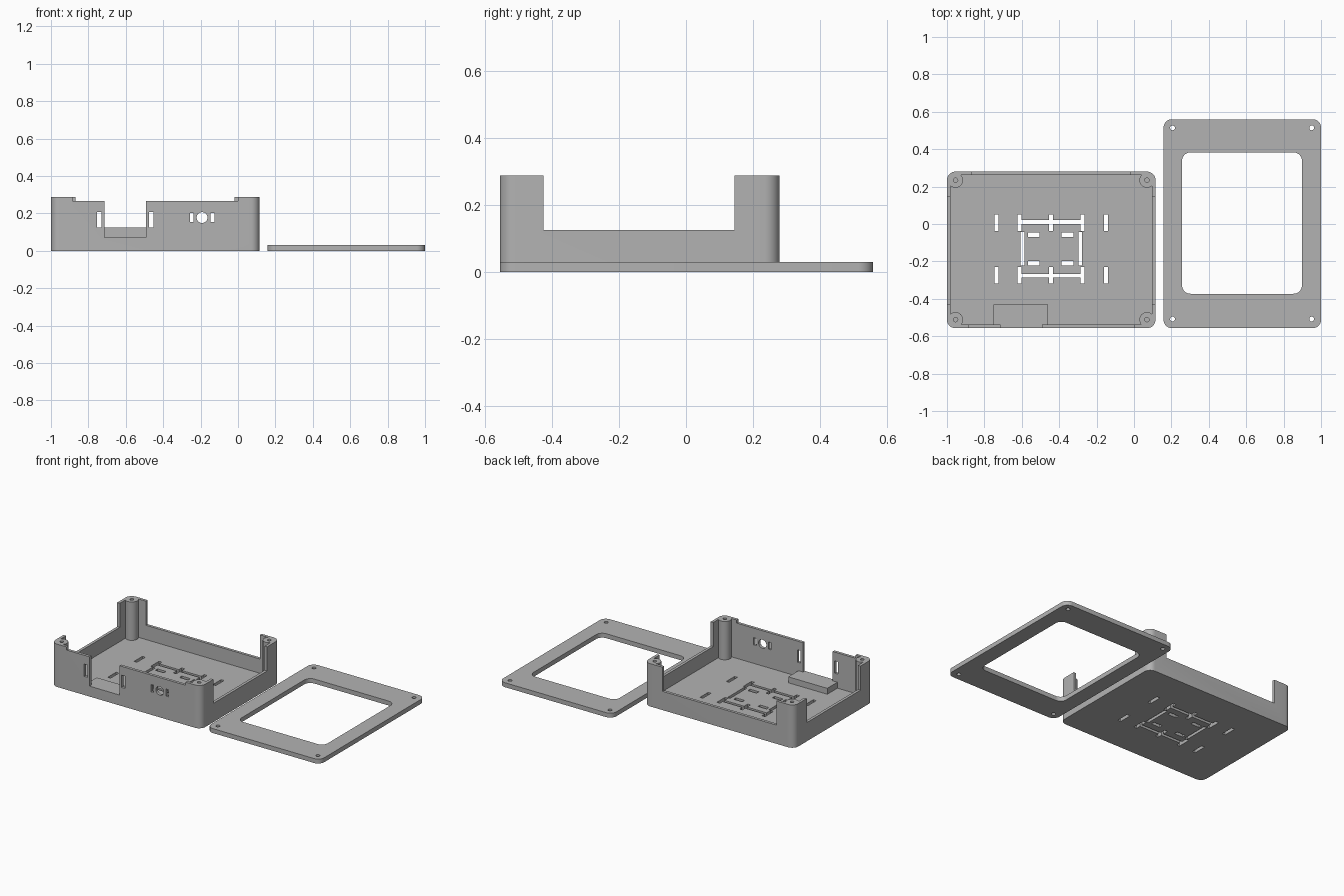
import bpy, bmesh, math

if "Cube" in bpy.data.objects:
    bpy.data.objects.remove(bpy.data.objects["Cube"])

grey = bpy.data.materials.new("light grey plastic")
grey.diffuse_color = (0.45, 0.45, 0.45, 1)
grey.use_nodes = True
grey.node_tree.nodes["Principled BSDF"].inputs["Base Color"].default_value = grey.diffuse_color


def prism(name, points, z0, z1):
    """Extrude a flat outline from z0 to z1."""
    bm = bmesh.new()
    face = bm.faces.new([bm.verts.new((x, y, z0)) for x, y in points])
    top = bmesh.ops.extrude_face_region(bm, geom=[face])
    verts = [g for g in top["geom"] if isinstance(g, bmesh.types.BMVert)]
    bmesh.ops.translate(bm, verts=verts, vec=(0, 0, z1 - z0))
    bmesh.ops.recalc_face_normals(bm, faces=bm.faces)
    mesh = bpy.data.meshes.new(name)
    bm.to_mesh(mesh)
    bm.free()
    mesh.materials.append(grey)
    ob = bpy.data.objects.new(name, mesh)
    bpy.context.collection.objects.link(ob)
    return ob


def block(x0, x1, y0, y1, z0, z1, r=0, name="cutter"):
    """Box, with rounded upright corners when r > 0."""
    pts = []
    for cx, cy, a in ((x1 - r, y1 - r, 0), (x0 + r, y1 - r, 90),
                      (x0 + r, y0 + r, 180), (x1 - r, y0 + r, 270)):
        for i in range(9 if r else 1):
            t = math.radians(a + i * 90 / 8)
            pts.append((cx + r * math.cos(t), cy + r * math.sin(t)))
    return prism(name, pts, z0, z1)


def rod(x, y, r, z0, z1, n=32):
    return prism("rod", [(x + r * math.cos(2 * math.pi * i / n),
                          y + r * math.sin(2 * math.pi * i / n)) for i in range(n)], z0, z1)


def combine(ob, other, operation="DIFFERENCE"):
    mod = ob.modifiers.new("bool", "BOOLEAN")
    mod.object, mod.operation, mod.solver = other, operation, "EXACT"
    bpy.context.view_layer.objects.active = ob
    bpy.ops.object.modifier_apply(modifier=mod.name)
    bpy.data.objects.remove(other, do_unlink=True)


def finish(ob):
    bpy.ops.object.select_all(action="DESELECT")
    ob.select_set(True)
    bpy.context.view_layer.objects.active = ob
    bpy.ops.object.shade_smooth_by_angle(angle=math.radians(30))


# Open case: floor and outer walls
X0, X1, Y0, Y1 = -1.0, 0.115, -0.557, 0.28
H, FLOOR, WALL, LOW = 0.288, 0.03, 0.019, 0.126
case = block(X0, X1, Y0, Y1, 0, H, 0.045, "case")
combine(case, block(X0 + WALL, X1 - WALL, Y0 + WALL, Y1 - WALL, FLOOR, 0.4, 0.026))

# Screw posts in the corners, with blind holes
posts = [(x, y) for x in (X0 + 0.046, X1 - 0.046) for y in (Y0 + 0.046, Y1 - 0.046)]
for x, y in posts:
    combine(case, rod(x, y, 0.04, 0.015, H), "UNION")
for x, y in posts:
    combine(case, rod(x, y, 0.012, 0.12, 0.4, 16))

# Shelf behind the front opening
combine(case, block(-0.75, -0.46, -0.548, -0.43, 0.015, 0.07), "UNION")

# Lowered side and back walls, front lip and front opening
for x in (X0, X1):
    combine(case, block(x - 0.03, x + 0.03, -0.427, 0.145, LOW, 0.4))
combine(case, block(-0.868, -0.02, Y1 - 0.03, Y1 + 0.03, LOW, 0.4))
combine(case, block(-0.885, 0.0, Y0 - 0.03, Y0 + 0.03, 0.267, 0.4))
combine(case, block(-0.715, -0.493, Y0 - 0.03, Y0 + 0.03, 0.07, 0.4))

# Front wall slots and round port
for x0, x1, z0, z1 in ((-0.755, -0.73, 0.125, 0.208), (-0.477, -0.452, 0.125, 0.208),
                       (-0.257, -0.237, 0.155, 0.203), (-0.146, -0.126, 0.155, 0.203)):
    combine(case, block(x0, x1, Y0 - 0.03, Y0 + 0.03, z0, z1))
port = rod(0, 0, 0.029, -0.03, 0.03)
port.rotation_euler.x = math.pi / 2
port.location = (-0.192, Y0, 0.178)
bpy.context.view_layer.update()
combine(case, port)

# Floor slots: two mirrored rows about the slot centre line
MID = -0.133
for s in (1, -1):
    def slot(x0, x1, d0, d1):
        ya, yb = sorted((MID + s * d0, MID + s * d1))
        combine(case, block(x0, x1, ya, yb, -0.05, 0.05))
    for x in (-0.736, -0.612, -0.444, -0.276, -0.15):
        slot(x - 0.011, x + 0.011, 0.096, 0.184)
    slot(-0.612, -0.276, 0.134, 0.154)
    for x in (-0.536, -0.355):
        slot(x - 0.032, x + 0.032, 0.064, 0.088)
for x in (-0.596, -0.288):
    combine(case, block(x - 0.01, x + 0.01, MID - 0.09, MID + 0.09, -0.05, 0.05))
finish(case)

# Lid frame with a window and four screw holes
lid = block(0.158, 1.0, -0.557, 0.56, 0, 0.03, 0.045, "lid_frame")
combine(lid, block(0.257, 0.898, -0.373, 0.383, -0.1, 0.1, 0.045))
for x in (0.206, 0.95):
    for y in (-0.508, 0.514):
        combine(lid, rod(x, y, 0.013, -0.1, 0.1, 16))
finish(lid)
